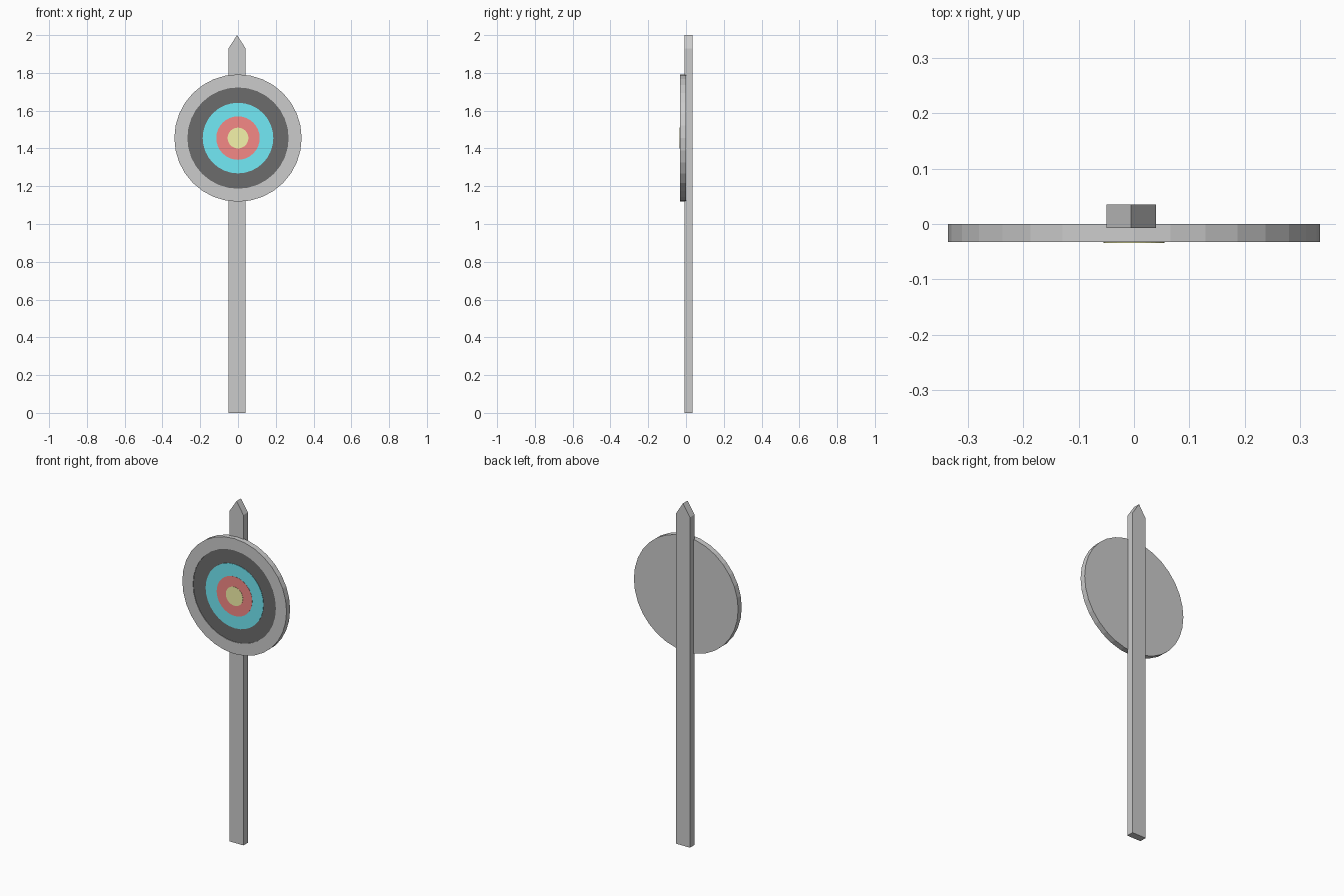
import bpy, bmesh
from math import cos, sin, pi

if "Cube" in bpy.data.objects:
    bpy.data.objects.remove(bpy.data.objects["Cube"])

SIDES = 32
CENTRE_Z = 1.455


def finish(name, bm, colour=None):
    mesh = bpy.data.meshes.new(name)
    bm.to_mesh(mesh)
    bm.free()
    obj = bpy.data.objects.new(name, mesh)
    bpy.context.collection.objects.link(obj)
    if colour:
        mat = bpy.data.materials.new(name + "_paint")
        mat.diffuse_color = (*colour, 1)
        mat.use_nodes = True
        mat.node_tree.nodes["Principled BSDF"].inputs["Base Color"].default_value = mat.diffuse_color
        mesh.materials.append(mat)
    return obj


def lathe(name, profile, colour=None):
    """Spin (radius, y) points around the target's front-back axis."""
    bm = bmesh.new()
    rings = []
    for r, y in profile:
        if r == 0:
            rings.append([bm.verts.new((0, y, CENTRE_Z))] * SIDES)
        else:
            rings.append([bm.verts.new((r * cos(2 * pi * i / SIDES), y,
                                        CENTRE_Z + r * sin(2 * pi * i / SIDES)))
                          for i in range(SIDES)])
    for a, b in zip(rings, rings[1:]):
        for i in range(SIDES):
            j = (i + 1) % SIDES
            # dict keys drop the repeated centre point
            bm.faces.new(list(dict.fromkeys((a[i], a[j], b[j], b[i]))))
    return finish(name, bm, colour)


# Round board with a shallow recess for the painted rings
lathe("target_board", [(0, 0), (0.337, 0), (0.337, -0.033),
                       (0.268, -0.033), (0.268, -0.030)])

# Painted rings, each stepping slightly forward
lathe("black_ring", [(0.268, -0.030), (0.187, -0.030)], (0.15, 0.15, 0.15))
lathe("blue_ring", [(0.187, -0.030), (0.187, -0.032), (0.115, -0.032)],
      (0.17, 0.82, 0.92))
lathe("red_ring", [(0.115, -0.032), (0.115, -0.033), (0.055, -0.033)],
      (0.91, 0.25, 0.24))
lathe("bullseye", [(0.055, -0.033), (0.055, -0.034), (0, -0.034)],
      (0.91, 0.90, 0.40))

# Post with a pointed top, extruded from its front outline
bm = bmesh.new()
outline = [(-0.05, 0), (0.04, 0), (0.04, 1.93), (-0.005, 2), (-0.05, 1.93)]
face = bm.faces.new([bm.verts.new((x, -0.007, z)) for x, z in outline])
ext = bmesh.ops.extrude_face_region(bm, geom=[face], use_keep_orig=True)
bmesh.ops.translate(bm, vec=(0, 0.042, 0),
                    verts=[g for g in ext["geom"] if isinstance(g, bmesh.types.BMVert)])
bmesh.ops.recalc_face_normals(bm, faces=bm.faces)
finish("post", bm)
